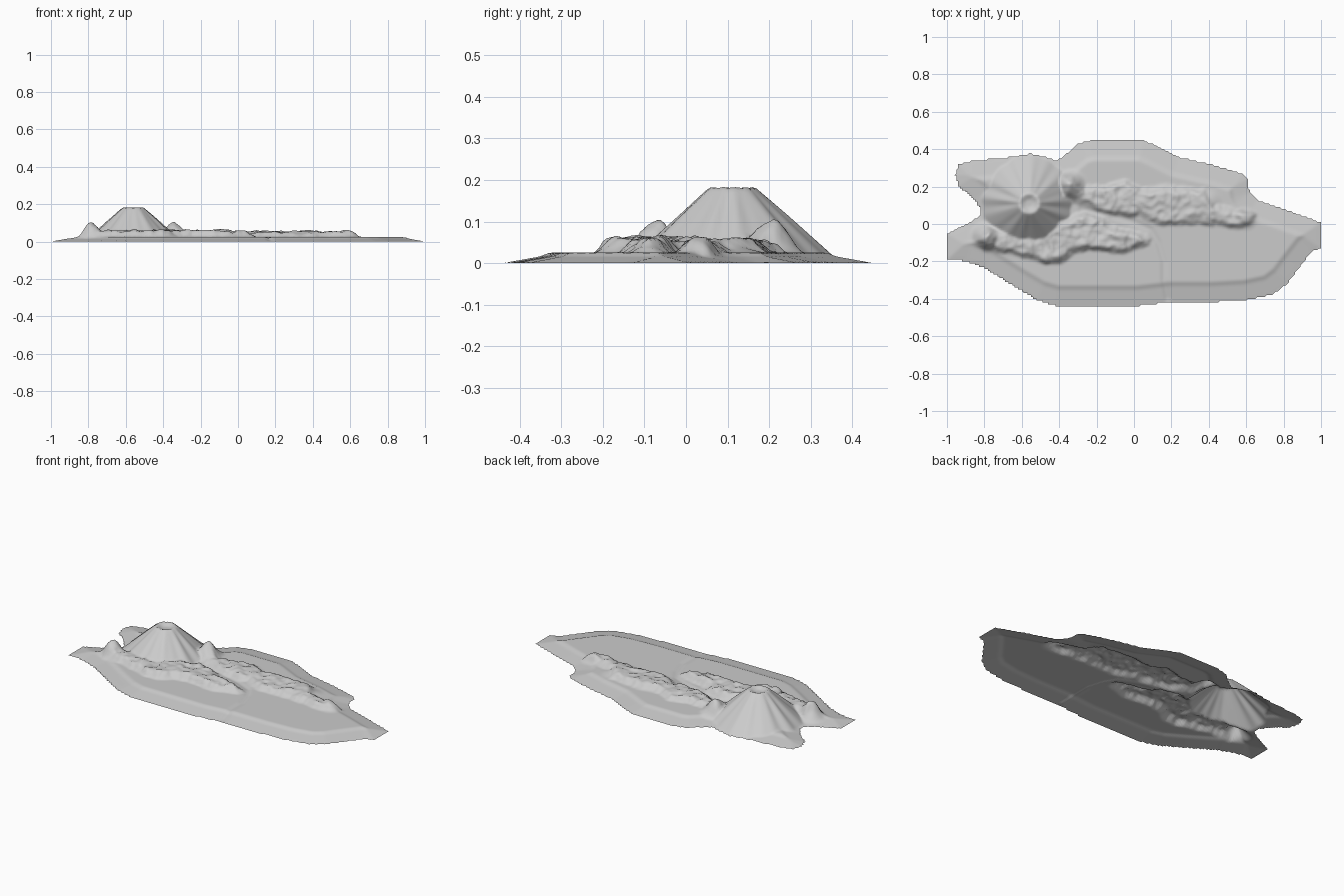
import bpy
import bmesh
from math import atan2, hypot, sin
from mathutils import Vector, noise

cube = bpy.data.objects.get("Cube")
if cube:
    bpy.data.objects.remove(cube, do_unlink=True)

STEP = 0.01


def path(*pairs):
    """Plan points given in hundredths of a unit."""
    return [Vector(p) / 100 for p in pairs]


# Coast, ridge footprints and river in plan
coast = path((-100, -5), (-88, 1), (-83, 4), (-82, 7), (-86, 13), (-94, 20), (-96, 26),
             (-94, 32), (-87, 34), (-65, 36), (-55, 38), (-47, 36), (-41, 34), (-37, 37),
             (-30, 43), (-23, 45), (5, 45), (12, 42), (24, 36), (42, 32), (58, 27),
             (61, 24), (62, 17), (66, 13), (78, 9), (100, 1), (100, -13), (95, -15),
             (88, -24), (82, -32), (74, -38), (60, -41), (42, -42), (20, -42), (2, -44),
             (-42, -44), (-52, -41), (-64, -34), (-80, -24), (-90, -20), (-100, -19))
south_ridge = path((-85, -9), (-79, -1), (-60, 0), (-40, 5), (-27, 7), (-18, 4), (-8, -2),
                   (3, -3), (10, -7), (8, -12), (-6, -17), (-20, -15), (-32, -16),
                   (-39, -22), (-47, -22), (-65, -17), (-81, -15))
north_ridge = path((-43, 30), (-34, 27), (-26, 21), (-12, 22), (-5, 25), (4, 20), (15, 22),
                   (38, 20), (44, 11), (57, 9), (67, 6), (64, 0), (56, -4), (40, -1),
                   (14, -2), (2, 3), (-14, 3), (-26, 9), (-40, 12))
river = path((-28, 8), (-14, 5), (0, 1), (9, -3), (13, -10), (16, -20), (16, -30), (18, -40))


def segment_distance(p, a, b):
    d = b - a
    t = max(0, min(1, (p - a).dot(d) / d.length_squared))
    return (p - a - d * t).length


def inside_distance(p, poly):
    """Distance to the outline, positive inside."""
    inside, best = False, 9
    for a, b in zip(poly, poly[1:] + poly[:1]):
        best = min(best, segment_distance(p, a, b))
        if (a.y > p.y) != (b.y > p.y) and p.x < a.x + (b.x - a.x) * (p.y - a.y) / (b.y - a.y):
            inside = not inside
    return best if inside else -best


def smooth(t):
    t = max(0, min(1, t))
    return t * t * (3 - 2 * t)


def rough(p, scale):
    return noise.fractal(Vector((p.x * scale, p.y * scale, 1)), 0.8, 2, 4)


def bump(p, x, y, radius, height):
    return height * smooth(1 - hypot(p.x - x, p.y - y) / radius)


# Beach rising to a low inland terrace
def shore(d):
    return 0.016 * min(1, d / 0.09) + 0.009 * smooth((d - 0.085) / 0.03)


# Craggy ridge with a steep foot
def ridge(p, poly, height):
    d = inside_distance(p, poly) + 0.012 * rough(p, 14)
    if d <= 0:
        return 0
    crag = 0.75 + 0.3 * rough(p, 11) + 0.25 * (1 - abs(noise.noise(p.to_3d() * 18)) * 2)
    return height * smooth(d / 0.045) * max(0.25, crag)


# Cone with radial gullies, a notched rim and a crater
def volcano(p):
    x, y = p.x + 0.56, p.y - 0.11
    r, a = hypot(x, y), atan2(y, x)
    gully = sin(a * 9 + 2 * sin(a * 2)) + 0.5 * sin(a * 17 + 1)
    slope = 0.182 - 0.9 * max(0, r - 0.055)
    if r < 0.055:
        slope -= 0.014 * smooth((0.055 - r) / 0.04)
    return slope + 0.004 * gully * smooth(r / 0.15)


def terrain(p, d):
    land = shore(d)
    low = land + ridge(p, south_ridge, 0.036) + ridge(p, north_ridge, 0.029)
    low += bump(p, -0.8, -0.06, 0.08, 0.045) + bump(p, -0.34, 0.21, 0.09, 0.055)
    low += bump(p, 0.6, 0.03, 0.07, 0.016) + bump(p, 0.4, 0.12, 0.08, 0.014)
    stream = min(segment_distance(p, a, b) for a, b in zip(river, river[1:]))
    low -= 0.6 * (low - land + 0.009) * smooth(1 - stream / 0.025)
    return max(0, low, volcano(p))


# Island sheet cut along the coast
bm = bmesh.new()
grid = {}
for i in range(-100, 101):
    for j in range(-45, 46):
        p = Vector((i, j)) * STEP
        d = inside_distance(p, coast)
        if d > -0.002:
            d = max(0, d)
            z = terrain(p, d) * smooth(0.3 + d / 0.02) if d < 0.014 else terrain(p, d)
            grid[i, j] = bm.verts.new((p.x, p.y, z))
for i, j in grid:
    corners = [grid.get(k) for k in ((i, j), (i + 1, j), (i + 1, j + 1), (i, j + 1))]
    if all(corners):
        bm.faces.new(corners)
    elif sum(c is not None for c in corners) == 3:
        bm.faces.new([c for c in corners if c])
mesh = bpy.data.meshes.new("island_terrain")
bm.to_mesh(mesh)
bm.free()

# Plain stone colour
stone = bpy.data.materials.new("light_grey_stone")
stone.use_nodes = True
colour = (0.6, 0.6, 0.6, 1)
stone.diffuse_color = colour
stone.node_tree.nodes["Principled BSDF"].inputs["Base Color"].default_value = colour
mesh.materials.append(stone)

island = bpy.data.objects.new("island_terrain", mesh)
bpy.context.collection.objects.link(island)
for face in mesh.polygons:
    face.use_smooth = True
